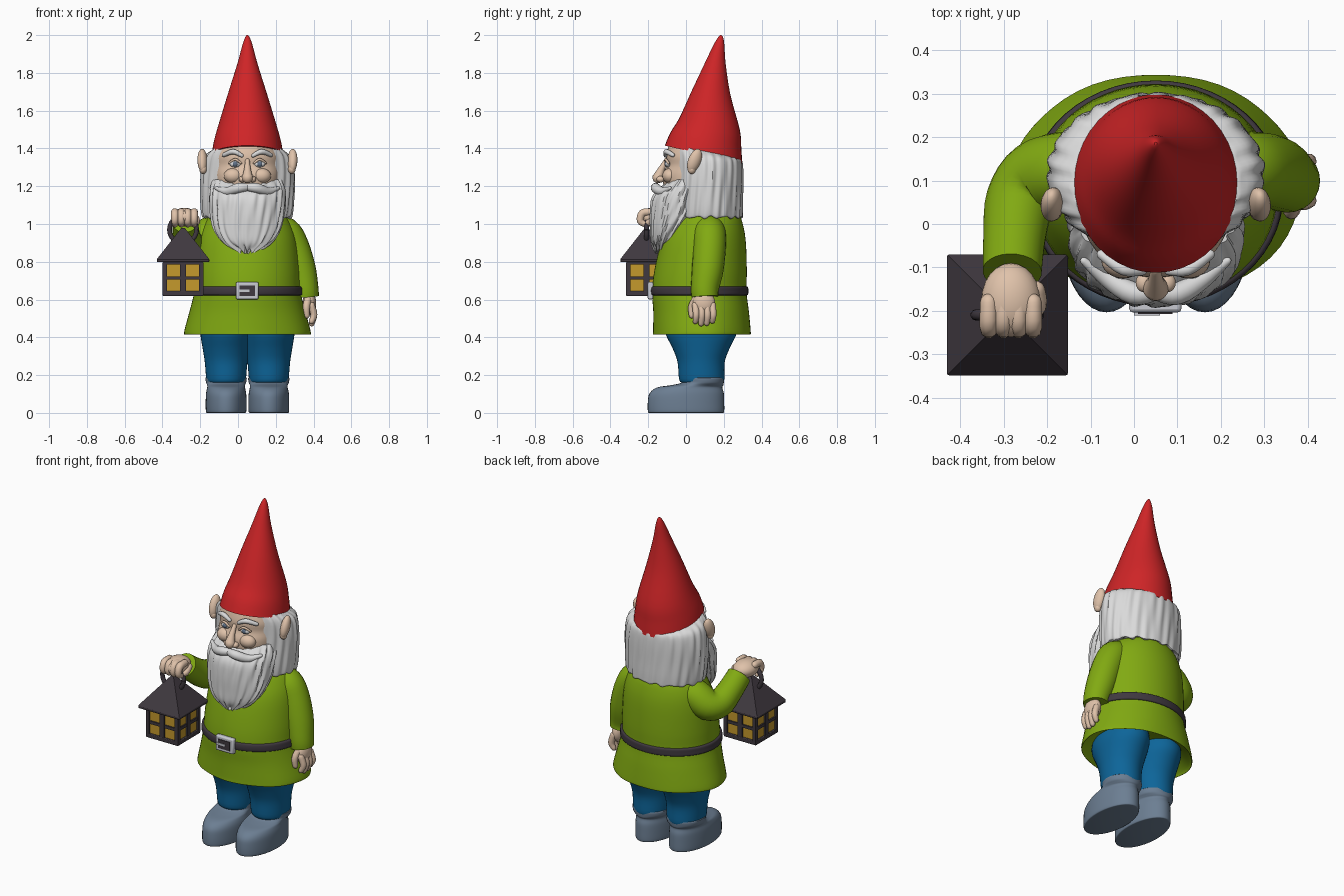
import bpy, bmesh, math
from math import sin, cos, pi
from mathutils import Vector, Matrix, Euler

cube = bpy.data.objects.get("Cube")
if cube:
    bpy.data.objects.remove(cube, do_unlink=True)

CX = 0.05          # centre line of the figure
parts = []


def material(name, r, g, b):
    m = bpy.data.materials.new(name)
    m.use_nodes = True
    m.diffuse_color = (r, g, b, 1)
    bsdf = m.node_tree.nodes["Principled BSDF"]
    bsdf.inputs["Base Color"].default_value = (r, g, b, 1)
    bsdf.inputs["Roughness"].default_value = 0.7
    return m


RED = material("red", 0.62, 0.018, 0.02)
GREEN = material("green", 0.22, 0.40, 0.006)
BLUE = material("blue", 0.004, 0.13, 0.32)
SLATE = material("slate", 0.15, 0.21, 0.29)
WHITE = material("white", 0.70, 0.70, 0.70)
SKIN = material("skin", 0.74, 0.54, 0.40)
DARK = material("dark grey", 0.05, 0.04, 0.05)
YELLOW = material("yellow", 0.56, 0.32, 0.025)
SILVER = material("silver", 0.58, 0.59, 0.64)
IRIS = material("eye blue", 0.12, 0.17, 0.25)


def finish(name, bm, mat):
    bmesh.ops.recalc_face_normals(bm, faces=bm.faces)
    me = bpy.data.meshes.new(name)
    bm.to_mesh(me)
    bm.free()
    me.materials.append(mat)
    ob = bpy.data.objects.new(name, me)
    bpy.context.collection.objects.link(ob)
    parts.append(ob)
    return ob


def smooth_path(keys, steps):
    """Catmull-Rom interpolation of equally long tuples."""
    out = []
    for i in range(len(keys) - 1):
        p0, p1, p2 = keys[max(i - 1, 0)], keys[i], keys[i + 1]
        p3 = keys[min(i + 2, len(keys) - 1)]
        for k in range(steps):
            t = k / steps
            out.append([b + 0.5 * t * (c - a + t * (2*a - 5*b + 4*c - d + t * (3*(b - c) + d - a)))
                        for a, b, c, d in zip(p0, p1, p2, p3)])
    return out + [list(keys[-1])]


def skin_rings(name, rings, mat):
    bm = bmesh.new()
    loops = [[bm.verts.new(p) for p in ring] for ring in rings]
    n = len(loops[0])
    for lo, hi in zip(loops, loops[1:]):
        for i in range(n):
            j = (i + 1) % n
            bm.faces.new((lo[i], lo[j], hi[j], hi[i]))
    bm.faces.new(loops[0][::-1])
    bm.faces.new(loops[-1])
    return finish(name, bm, mat)


def loft(name, keys, mat, cx=CX, seg=40, steps=4, ripple=None, jag=None):
    """Stack of ellipses, each key is (z, centre y, radius x, radius y, slope)."""
    path = smooth_path(keys, steps)
    rings = []
    for r, (z, cy, rx, ry, slope) in enumerate(path):
        t = r / (len(path) - 1)
        ring = []
        for i in range(seg):
            a = 2 * pi * i / seg
            f = ripple(a, t) if ripple else 1
            y = ry * f * sin(a)
            dz = jag(a, t) if jag else 0
            ring.append((cx + rx * f * cos(a), cy + y, z + slope * y + dz))
        rings.append(ring)
    return skin_rings(name, rings, mat)


def tube(name, keys, mat, seg=16, steps=4, round_ends=True):
    """Round sweep, each key is (x, y, z, radius)."""
    path = [(Vector(p[:3]), p[3]) for p in smooth_path(keys, steps)]
    if round_ends:
        def dome(p, q):
            d = (p[0] - q[0]).normalized()
            return [(p[0] + d * p[1] * h, p[1] * w) for h, w in ((.5, .86), (.85, .5), (.97, .2))]
        path = dome(path[0], path[1])[::-1] + path + dome(path[-1], path[-2])
    rings, q, last = [], None, None
    for i, (p, r) in enumerate(path):
        d = (path[min(i + 1, len(path) - 1)][0] - path[max(i - 1, 0)][0]).normalized()
        q = d.to_track_quat('Z', 'Y') if q is None else last.rotation_difference(d) @ q
        last = d
        rings.append([p + q @ Vector((r * cos(2*pi*k/seg), r * sin(2*pi*k/seg), 0)) for k in range(seg)])
    return skin_rings(name, rings, mat)


def blob(name, loc, size, mat, rot=(0, 0, 0)):
    bm = bmesh.new()
    m = Matrix.LocRotScale(Vector(loc), Euler(rot), Vector(size))
    bmesh.ops.create_uvsphere(bm, u_segments=24, v_segments=14, radius=1, matrix=m)
    return finish(name, bm, mat)


def box(name, loc, size, mat, bevel=0.0):
    bm = bmesh.new()
    bmesh.ops.create_cube(bm, size=1, matrix=Matrix.LocRotScale(Vector(loc), None, Vector(size)))
    ob = finish(name, bm, mat)
    if bevel:
        mod = ob.modifiers.new("Bevel", 'BEVEL')
        mod.width, mod.segments = bevel, 2
    return ob


def strands(n, amp):
    return lambda a, t: 1 + amp * (sin(n * a + 2 * sin(6 * t)) + 0.6 * sin((n + 9) * a - 4 * t))


def ragged(n, depth):
    return lambda a, t: depth * (1 - t) ** 5 * (sin(n * a) + 0.5 * sin((n + 7) * a))


# Hat
loft("hat", [(1.367, .093, .19, .205, -.235), (1.44, .105, .177, .188, -.23), (1.53, .125, .152, .16, -.2),
             (1.7, .135, .1, .1, -.15), (1.85, .155, .053, .055, -.05), (1.95, .175, .026, .028, 0),
             (1.988, .183, .012, .013, 0), (2.0, .185, .003, .003, 0)], RED)

# Hair, head and beard
loft("hair", [(1.07, .115, .17, .13, 0), (1.035, .115, .225, .178, 0), (1.06, .115, .24, .185, 0),
              (1.16, .115, .247, .185, 0), (1.27, .115, .247, .185, 0), (1.35, .11, .232, .185, -.1),
              (1.385, .1, .19, .18, -.2)], WHITE, seg=144, ripple=strands(22, .014), jag=ragged(15, .016))
loft("head", [(1.1, .04, .14, .13, 0), (1.2, .03, .165, .148, 0), (1.26, .03, .172, .152, 0),
              (1.31, .035, .17, .138, 0), (1.36, .035, .17, .14, 0), (1.42, .04, .15, .13, 0)], SKIN)
loft("beard", [(.86, -.13, .045, .035, 0), (.9, -.118, .125, .066, 0), (.97, -.088, .175, .1, 0),
               (1.06, -.05, .195, .14, 0), (1.14, -.03, .2, .15, 0), (1.19, -.01, .197, .13, 0),
               (1.235, .005, .18, .09, 0)], WHITE, seg=128, ripple=strands(20, .022), jag=ragged(13, .014))

# Face
tube("nose", [(CX, -.105, 1.335, .012), (CX, -.13, 1.29, .018), (CX, -.148, 1.245, .03)], SKIN)
for s, side in ((-1, "right"), (1, "left")):
    def at(off):
        return CX + s * off
    blob(side + "_nostril", (at(.027), -.135, 1.237), (.019, .022, .017), SKIN)
    blob(side + "_cheek", (at(.075), -.085, 1.255), (.05, .04, .04), SKIN)
    blob(side + "_eye", (at(.065), -.096, 1.318), (.029, .014, .018), WHITE)
    blob(side + "_iris", (at(.065), -.106, 1.318), (.013, .008, .014), IRIS)
    tube(side + "_eyelid", [(at(.034), -.107, 1.322, .006), (at(.065), -.108, 1.342, .007),
                            (at(.098), -.092, 1.322, .006)], SKIN, seg=10)
    tube(side + "_eyebrow", [(at(.03), -.108, 1.362, .010), (at(.075), -.104, 1.383, .014),
                             (at(.125), -.07, 1.365, .011)], WHITE)
    tube(side + "_moustache", [(at(.0), -.155, 1.195, .02), (at(.05), -.16, 1.19, .026),
                               (at(.11), -.125, 1.172, .022), (at(.165), -.085, 1.19, .009)], WHITE)
    blob(side + "_ear", (at(.238), .045, 1.335), (.026, .034, .066), SKIN, (-.35, s * .12, s * .25))
    blob(side + "_ear_lobe", (at(.235), .03, 1.29), (.02, .022, .025), SKIN)

# Tunic and belt
loft("tunic", [(.47, .085, .25, .19, 0), (.43, .085, .318, .245, 0), (.415, .085, .334, .258, 0),
               (.44, .085, .333, .258, 0), (.54, .08, .306, .253, 0), (.64, .07, .282, .25, 0),
               (.75, .077, .277, .245, 0), (.9, .092, .262, .225, 0), (.99, .105, .235, .198, 0),
               (1.05, .11, .19, .17, 0), (1.08, .11, .12, .12, 0)], GREEN, seg=56,
     ripple=lambda a, t: 1 + .012 * max(0, 1 - 2.2 * t) * sin(7 * a))
loft("belt", [(.622, .071, .278, .245, 0), (.626, .071, .293, .257, 0), (.646, .07, .293, .26, 0),
              (.666, .071, .29, .257, 0), (.67, .071, .275, .245, 0)], DARK, seg=56)
box("buckle", (.049, -.188, .647), (.12, .03, .092), SILVER, .008)
box("buckle_inset", (.049, -.204, .647), (.08, .006, .054), DARK)
box("buckle_tongue", (.03, -.207, .647), (.06, .006, .012), SILVER)

# Left arm, hanging
tube("left_sleeve", [(.17, .125, .98, .07), (.245, .125, .955, .085), (.29, .125, .88, .086),
                     (.328, .115, .76, .084), (.352, .1, .66, .074), (.357, .1, .615, .071)],
     GREEN, seg=24, round_ends=False)
blob("left_palm", (.378, .095, .58), (.036, .06, .065), SKIN)
for i in range(4):
    y = .05 + .03 * i
    drop = .012 * abs(i - 1.4)
    tube(f"left_finger_{i + 1}", [(.388, y, .57, .019), (.402, y + .004, .52, .018),
                                  (.39, y, .468 + drop, .015)], SKIN, seg=10)
tube("left_thumb", [(.37, .05, .6, .02), (.362, .03, .56, .019), (.365, .03, .515, .015)], SKIN, seg=10)

# Right arm, raised with the lantern
tube("right_sleeve", [(-.07, .13, .97, .08), (-.15, .125, .95, .088), (-.22, .105, .9, .088),
                      (-.262, .05, .9, .08), (-.275, -.03, .95, .072), (-.28, -.11, 1.01, .068)],
     GREEN, seg=24, round_ends=False)
blob("right_fist", (-.283, -.175, 1.036), (.068, .085, .05), SKIN)
for i in range(4):
    x = -.334 + .034 * i
    tube(f"right_finger_{i + 1}", [(x, -.18, 1.063, .02), (x, -.23, 1.058, .021), (x, -.242, 1.015, .019),
                                   (x, -.21, .997, .016)], SKIN, seg=10)
tube("right_thumb", [(-.225, -.15, 1.03, .02), (-.22, -.19, 1.01, .019), (-.245, -.215, 1.0, .015)], SKIN, seg=10)

# Lantern
LX, LY = -.291, -.209
tube("lantern_ring", [(LX + .072 * cos(a), LY, .97 + .072 * sin(a), .013)
                      for a in (2 * pi * k / 24 for k in range(25))], DARK, seg=10, steps=1, round_ends=False)
bm = bmesh.new()
bmesh.ops.create_cone(bm, cap_ends=True, segments=4, radius1=.138 * math.sqrt(2), radius2=.012, depth=.165,
                      matrix=Matrix.Translation((LX, LY, .8975)) @ Matrix.Rotation(pi / 4, 4, 'Z'))
finish("lantern_roof", bm, DARK)
box("lantern_eaves", (LX, LY, .807), (.278, .278, .018), DARK, .005)
box("lantern_glass", (LX, LY, .715), (.196, .196, .17), YELLOW)
box("lantern_base", (LX, LY, .632), (.216, .216, .026), DARK, .004)
box("lantern_top_rail", (LX, LY, .794), (.214, .214, .018), DARK)
for sx in (-1, 1):
    for sy in (-1, 1):
        box("lantern_post", (LX + sx * .0965, LY + sy * .0965, .712), (.023, .023, .17), DARK)
    box("lantern_mullion", (LX, LY + sx * .099, .712), (.03, .016, .17), DARK)
    box("lantern_mullion", (LX + sx * .099, LY, .712), (.016, .03, .17), DARK)
box("lantern_crossbar", (LX, LY, .714), (.212, .212, .018), DARK)

# Legs and boots
for s, side in ((-1, "right"), (1, "left")):
    cx = CX + s * .113
    loft(side + "_trouser_leg", [(.16, .085, .098, .11, 0), (.18, .083, .105, .12, 0), (.27, .08, .113, .125, 0),
                                 (.34, .08, .124, .15, 0), (.42, .08, .136, .188, 0), (.48, .08, .13, .185, 0)],
         BLUE, cx=cx)
    loft(side + "_boot", [(0, 0, .1, .195, 0), (.008, 0, .107, .202, 0), (.06, 0, .108, .202, 0),
                          (.105, .004, .106, .196, 0), (.135, .02, .1, .172, 0), (.147, .06, .1, .138, 0),
                          (.16, .088, .106, .112, 0), (.185, .09, .109, .111, 0), (.188, .09, .095, .1, 0)],
         SLATE, cx=cx)

# Smooth shading with crisp edges
bpy.ops.object.select_all(action='DESELECT')
for ob in parts:
    ob.select_set(True)
bpy.context.view_layer.objects.active = parts[0]
bpy.ops.object.shade_smooth_by_angle(angle=math.radians(40))
